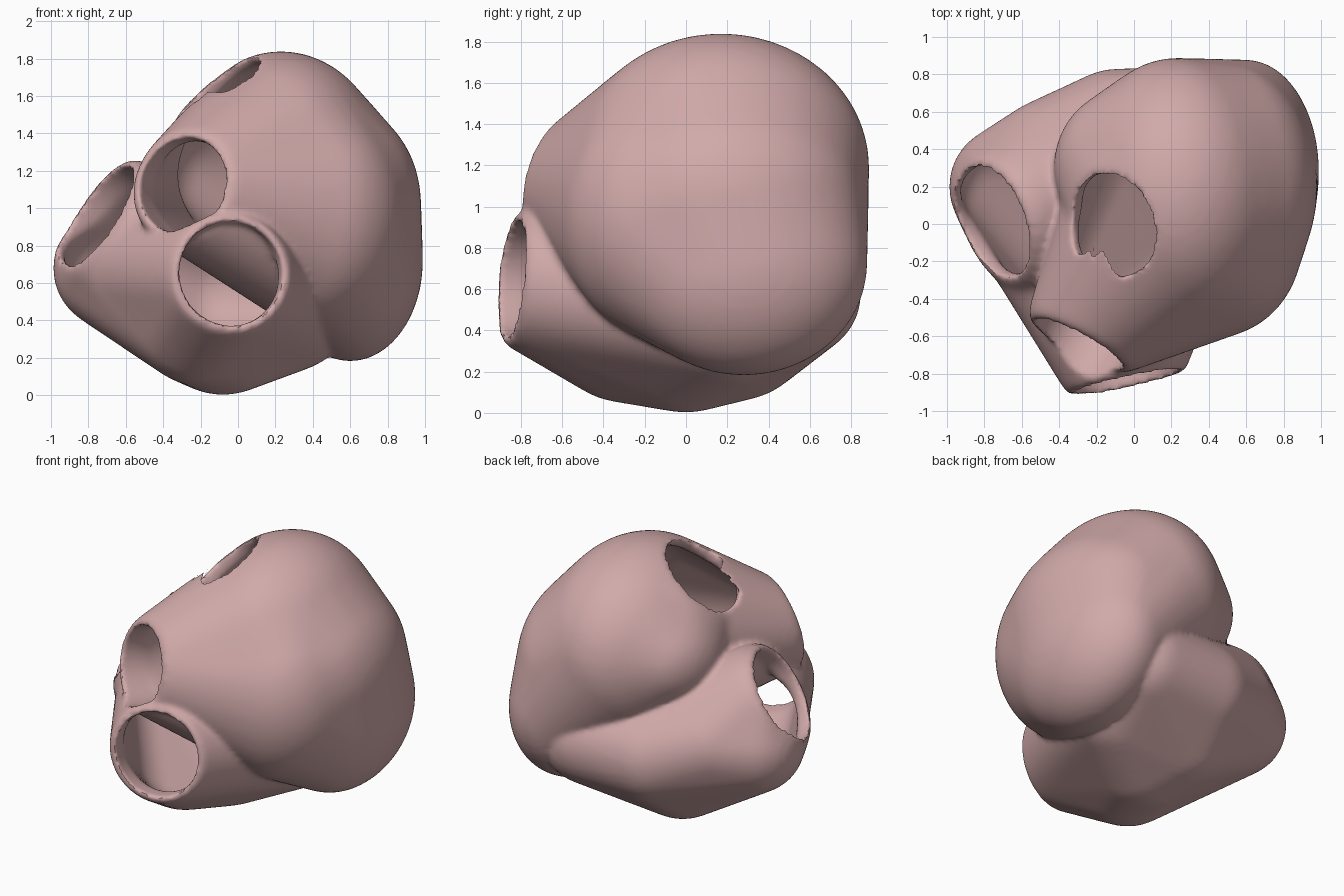
import bpy, bmesh, math
from mathutils import Vector, Matrix

old = bpy.data.objects.get("Cube")
if old:
    bpy.data.objects.remove(old)

flesh = bpy.data.materials.new("dusty_pink")
flesh.use_nodes = True
colour = (0.64, 0.40, 0.40, 1)
flesh.diffuse_color = colour
flesh.node_tree.nodes["Principled BSDF"].inputs["Base Color"].default_value = colour

# Openings: centre, outward normal, radius
side_valve = ((-0.73, 0.02, 0.95), (-0.8, -0.3, 0.5), 0.31)
front_valve = ((-0.04, -0.83, 0.65), (0.21, -0.97, 0.1), 0.28)
top_valve = ((-0.08, 0.01, 1.58), (-0.58, -0.3, 0.76), 0.28)
middle_valve = ((-0.29, -0.63, 1.12), (-0.47, -0.86, 0.22), 0.26)

# Chamber bodies: centre, radii
low_bodies = [((-0.08, 0.0, 0.40), (0.40, 0.40, 0.40)),
              ((-0.20, -0.30, 0.42), (0.37, 0.37, 0.37)),
              ((-0.66, 0.20, 0.68), (0.33, 0.33, 0.33)),
              ((-0.45, 0.36, 0.70), (0.31, 0.31, 0.31)),
              ((-0.10, 0.50, 0.58), (0.33, 0.33, 0.33)),
              ((-0.15, 0.25, 0.42), (0.36, 0.36, 0.36)),
              ((0.36, 0.54, 0.58), (0.31, 0.31, 0.31)),
              ((0.25, 0.20, 0.50), (0.38, 0.38, 0.38))]
upper_bodies = [((0.23, 0.17, 1.19), (0.57, 0.72, 0.65)),
                ((0.42, -0.10, 0.95), (0.48, 0.51, 0.60))]
big_bodies = upper_bodies + [((0.60, 0.28, 0.72), (0.39, 0.60, 0.54)),
                             ((0.50, 0.20, 1.02), (0.48, 0.66, 0.56)),
                             ((-0.05, 0.30, 1.20), (0.38, 0.42, 0.36))]

# Each neck joins its bodies to one opening
low_necks = [(low_bodies, side_valve), (low_bodies, front_valve)]
big_necks = [(big_bodies, top_valve), (upper_bodies, middle_valve)]


def add_ring(bm, valve, radius, offset):
    centre, normal, _ = valve
    n = Vector(normal).normalized()
    turn = n.to_track_quat('Z', 'Y').to_matrix().to_4x4()
    place = Matrix.Translation(Vector(centre) + n * offset) @ turn
    bmesh.ops.create_circle(bm, segments=40, radius=radius, matrix=place)


def add_hull(mesh, bodies, valve, rings, inset):
    """Add to the mesh a convex skin over the bodies and (radius, offset) rings."""
    bm = bmesh.new()
    for centre, radii in bodies:
        size = Matrix.Diagonal([r - inset for r in radii] + [1])
        bmesh.ops.create_icosphere(bm, subdivisions=4, radius=1,
                                   matrix=Matrix.Translation(centre) @ size)
    for extra, offset in rings:
        add_ring(bm, valve, valve[2] + extra, offset)
    bmesh.ops.delete(bm, geom=bm.edges[:], context='EDGES_FACES')
    hull = bmesh.ops.convex_hull(bm, input=bm.verts[:])
    spare = {g for g in hull["geom_interior"] + hull["geom_unused"]
             if isinstance(g, bmesh.types.BMVert)}
    bmesh.ops.delete(bm, geom=list(spare), context='VERTS')
    bmesh.ops.recalc_face_normals(bm, faces=bm.faces[:])
    bm.from_mesh(mesh)
    bm.to_mesh(mesh)
    bm.free()


def chamber(name, necks, inset=0.0):
    """Merged hulls; with an inset, the cavity and a straight bore per opening."""
    mesh = bpy.data.meshes.new(name)
    for bodies, valve in necks:
        if inset:
            add_hull(mesh, bodies, valve, [(-0.01, -0.09)], inset)
            add_hull(mesh, [], valve, [(0, -0.2), (0, 0.12)], 0)
        else:
            add_hull(mesh, bodies, valve, [(0.04, 0.02), (0.07, -0.05)], 0)
    obj = bpy.data.objects.new(name, mesh)
    bpy.context.collection.objects.link(obj)
    relax(obj, 0.025, 2 if inset else 8)
    return obj


def activate(obj):
    bpy.ops.object.select_all(action='DESELECT')
    obj.select_set(True)
    bpy.context.view_layer.objects.active = obj


def relax(obj, voxel, rounds):
    activate(obj)
    mod = obj.modifiers.new("even", 'REMESH')
    mod.mode = 'VOXEL'
    mod.voxel_size = voxel
    bpy.ops.object.modifier_apply(modifier="even")
    mod = obj.modifiers.new("round", 'SMOOTH')
    mod.factor = 0.5
    mod.iterations = rounds
    bpy.ops.object.modifier_apply(modifier="round")


def combine(obj, other, operation):
    activate(obj)
    mod = obj.modifiers.new("combine", 'BOOLEAN')
    mod.operation = operation
    mod.solver = 'EXACT'
    mod.object = other
    bpy.ops.object.modifier_apply(modifier="combine")
    bpy.data.objects.remove(other)


# Low chamber wraps the big one; each is hollow and open at two valves
shell = chamber("two_chamber_shell", low_necks)
combine(shell, chamber("low_cavity", low_necks, 0.06), 'DIFFERENCE')
combine(shell, chamber("big_chamber", big_necks), 'UNION')
combine(shell, chamber("big_cavity", big_necks, 0.07), 'DIFFERENCE')

# Soft rims and smooth skin
relax(shell, 0.018, 4)
shell.data.materials.clear()
shell.data.materials.append(flesh)
for face in shell.data.polygons:
    face.material_index = 0
activate(shell)
bpy.ops.object.shade_smooth_by_angle(angle=math.radians(50))
